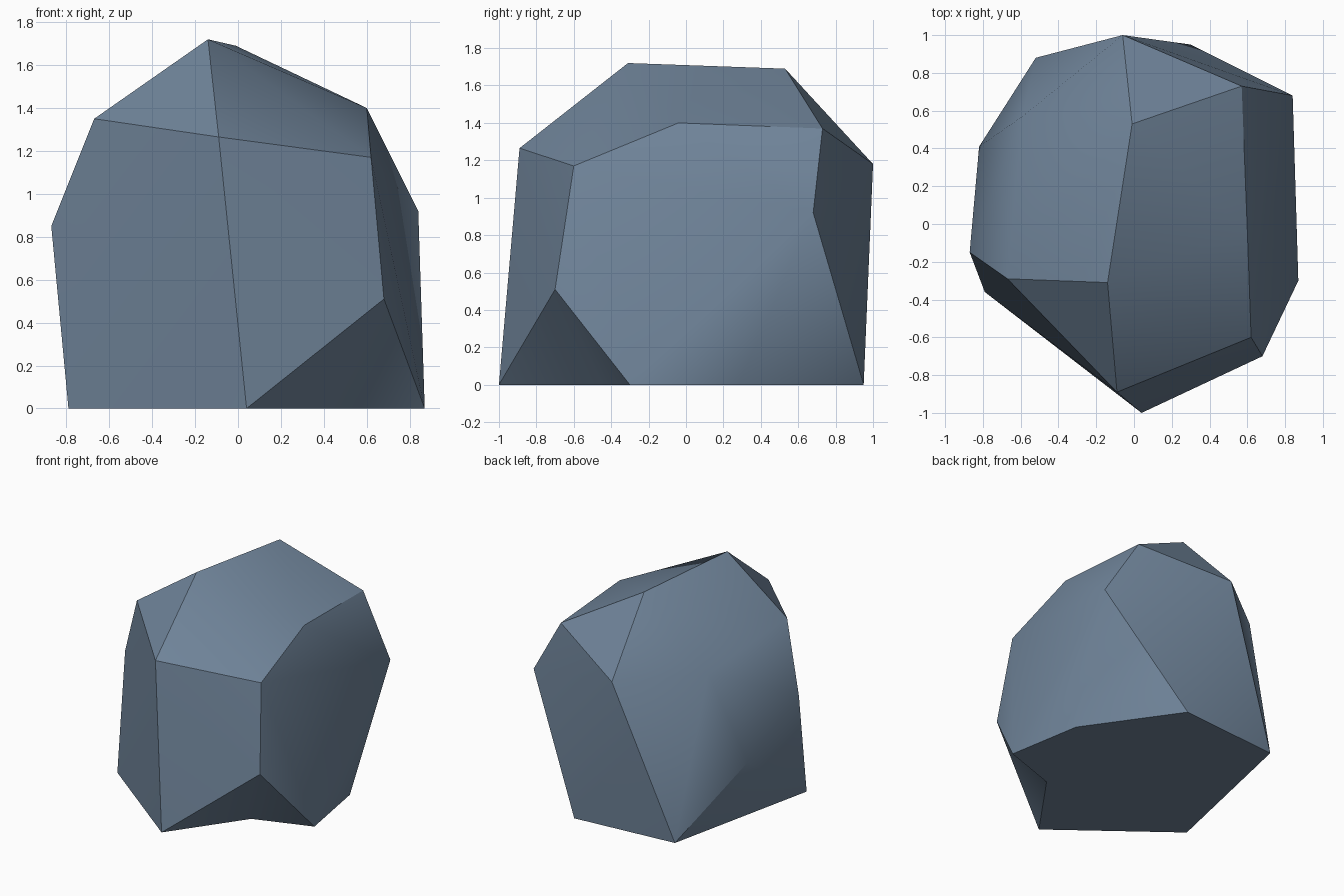
import bpy, bmesh, math

if "Cube" in bpy.data.objects:
    bpy.data.objects.remove(bpy.data.objects["Cube"])

# Corner points of the boulder
upper = [(-0.14, -0.31, 1.72), (-0.01, 0.53, 1.69), (0.60, -0.04, 1.40),
         (0.62, -0.60, 1.17), (0.57, 0.73, 1.37), (0.84, 0.68, 0.92),
         (-0.09, -0.89, 1.265), (-0.67, -0.29, 1.35), (-0.87, -0.15, 0.85),
         (-0.82, 0.41, 0.53), (-0.59, 0.57, 1.22), (-0.06, 1.00, 1.18)]
ledge_co = (0.68, -0.70, 0.51)
base = [(0.04, -1.00), (0.87, -0.30), (0.77, 0.28),
        (0.30, 0.95), (-0.52, 0.88), (-0.79, -0.36)]

bm = bmesh.new()
for co in upper:
    bm.verts.new(co)
ledge = bm.verts.new(ledge_co)
foot = [bm.verts.new((x, y, 0)) for x, y in base]

# Faceted body
bmesh.ops.convex_hull(bm, input=bm.verts[:])

# Open the underside and the front right corner, then rebuild them with a notch
corner = {ledge, foot[0], foot[1]}
opened = [f for f in bm.faces
          if set(f.verts) == corner or all(v in foot for v in f.verts)]
bmesh.ops.delete(bm, geom=opened, context='FACES_ONLY')
bmesh.ops.delete(bm, geom=[e for e in bm.edges if not e.link_faces], context='EDGES')
notch = bm.verts.new((0.43, -0.45, 0))
bm.faces.new((ledge, foot[0], notch))
bm.faces.new((ledge, notch, foot[1]))
bm.faces.new([foot[0], notch] + foot[1:])
bmesh.ops.delete(bm, geom=[v for v in bm.verts if not v.link_faces], context='VERTS')
bmesh.ops.recalc_face_normals(bm, faces=bm.faces[:])

mesh = bpy.data.meshes.new("boulder")
bm.to_mesh(mesh)
bm.free()
boulder = bpy.data.objects.new("boulder", mesh)
bpy.context.collection.objects.link(boulder)

# Slate blue stone, soft across shallow creases only
stone = bpy.data.materials.new("slate_blue_stone")
stone.diffuse_color = (0.16, 0.23, 0.32, 1)
stone.use_nodes = True
stone.node_tree.nodes["Principled BSDF"].inputs["Base Color"].default_value = stone.diffuse_color
mesh.materials.append(stone)
bpy.context.view_layer.objects.active = boulder
boulder.select_set(True)
bpy.ops.object.shade_smooth_by_angle(angle=math.radians(30))
